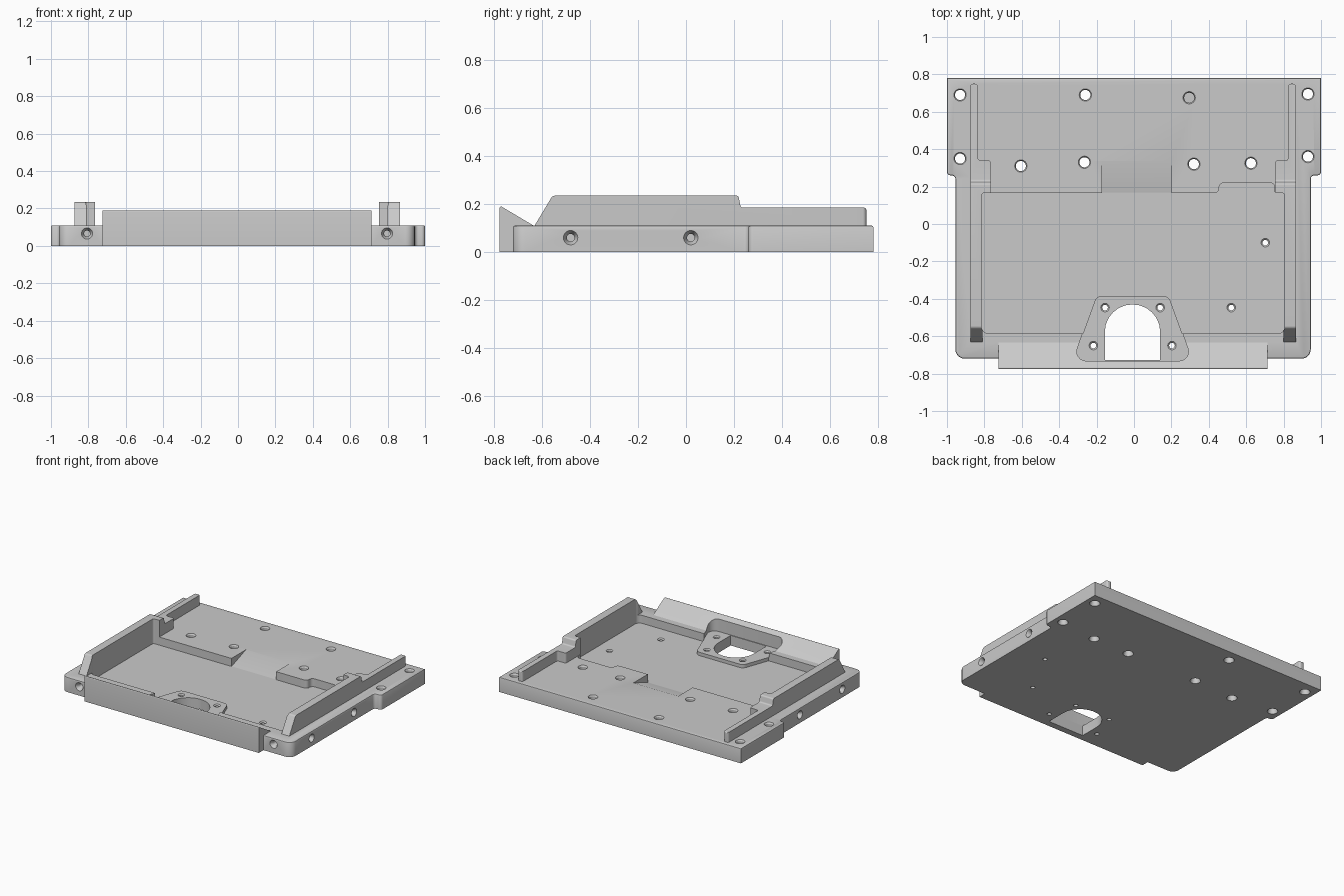
import bpy, bmesh, math
from mathutils import Vector

cube = bpy.data.objects.get("Cube")
if cube:
    bpy.data.objects.remove(cube, do_unlink=True)

grey = bpy.data.materials.new("machined_grey")
grey.use_nodes = True
COLOUR = (0.59, 0.59, 0.59, 1)
grey.diffuse_color = COLOUR
grey.node_tree.nodes["Principled BSDF"].inputs["Base Color"].default_value = COLOUR

TOP, FLOOR, PAD = 0.11, 0.05, 0.075   # plate top, pocket floor, pad top


def to_object(name, bm):
    bmesh.ops.recalc_face_normals(bm, faces=bm.faces[:])
    mesh = bpy.data.meshes.new(name)
    bm.to_mesh(mesh)
    bm.free()
    mesh.materials.append(grey)
    ob = bpy.data.objects.new(name, mesh)
    bpy.context.collection.objects.link(ob)
    return ob


def outline(corners, steps=6):
    """Round each (u, v, radius) corner with an arc."""
    pts = []
    for i, (u, v, r) in enumerate(corners):
        p = Vector((u, v))
        if r == 0:
            pts.append(p)
            continue
        a = (Vector(corners[i - 1][:2]) - p).normalized()
        b = (Vector(corners[(i + 1) % len(corners)][:2]) - p).normalized()
        half = a.angle(b) / 2
        centre = p + (a + b).normalized() * r / math.sin(half)
        start = (p + a * r / math.tan(half) - centre) / r
        end = (p + b * r / math.tan(half) - centre) / r
        sweep = math.pi - 2 * half
        for k in range(steps + 1):
            t = k / steps
            pts.append(centre + (start * math.sin((1 - t) * sweep)
                                 + end * math.sin(t * sweep)) * r / math.sin(sweep))
    return pts


def prism(name, corners, lo, hi, axis="z", edge=0):
    """Extrude an outline along an axis, optionally easing its upper rim."""
    place = {"z": lambda u, v, w: (u, v, w),
             "x": lambda u, v, w: (w, u, v)}[axis]
    bm = bmesh.new()
    pts = outline(corners)
    rings = [[bm.verts.new(place(p.x, p.y, w)) for p in pts] for w in (lo, hi)]
    bm.faces.new(rings[0])
    cap = bm.faces.new(rings[1])
    n = len(pts)
    for i in range(n):
        j = (i + 1) % n
        bm.faces.new((rings[0][i], rings[0][j], rings[1][j], rings[1][i]))
    bmesh.ops.recalc_face_normals(bm, faces=bm.faces[:])
    if edge:
        bmesh.ops.bevel(bm, geom=cap.edges[:], offset=edge, segments=2,
                        profile=0.5, affect="EDGES")
    return to_object(name, bm)


def combine(target, tool, operation):
    mod = target.modifiers.new("combine", "BOOLEAN")
    mod.object, mod.operation, mod.solver = tool, operation, "EXACT"
    bpy.context.view_layer.objects.active = target
    bpy.ops.object.modifier_apply(modifier=mod.name)
    bpy.data.objects.remove(tool, do_unlink=True)


def drill(bm, origin, direction, profile, sides=24):
    """Add a turned cutter: profile is (radius, distance) along direction."""
    turn = Vector(direction).to_track_quat("Z", "Y")
    rings = []
    for r, h in profile:
        rings.append([bm.verts.new(Vector(origin) + turn @ Vector(
            (r * math.cos(k * math.tau / sides), r * math.sin(k * math.tau / sides), h)))
            for k in range(sides)])
    bm.faces.new(rings[0])
    bm.faces.new(rings[-1])
    for a, b in zip(rings, rings[1:]):
        for k in range(sides):
            m = (k + 1) % sides
            bm.faces.new((a[k], a[m], b[m], b[k]))


# Base plate with wider rear ears
tray = prism("tray", [
    (-0.955, -0.72, 0.05), (0.945, -0.72, 0.05), (0.945, 0.26, 0.02), (1, 0.26, 0.02),
    (1, 0.78, 0), (-1, 0.78, 0), (-1, 0.26, 0.02), (-0.955, 0.26, 0.02)], 0, TOP, edge=0.008)

# Sloped front lip
lip = prism("front_lip", [(-0.775, 0, 0), (-0.775, 0.194, 0.006), (-0.62, 0.102, 0),
                          (-0.62, 0, 0)], -0.725, 0.715, "x")
combine(tray, lip, "UNION")

# Side rails: plan outline trimmed by the side profile
plan = [(-0.875, -0.7, 0), (-0.81, -0.7, 0), (-0.81, 0.16, 0), (-0.765, 0.16, 0),
        (-0.765, 0.34, 0.015), (-0.835, 0.34, 0.015), (-0.835, 0.75, 0.015),
        (-0.875, 0.75, 0.015)]
profile = [(-0.636, 0.1, 0), (-0.555, 0.235, 0.02), (0.218, 0.235, 0.012),
           (0.228, 0.185, 0.012), (0.75, 0.185, 0.01), (0.75, 0.1, 0)]
for name, mirrored in (("right_rail", False), ("left_rail", True)):
    shape = [(-0.01 - x, y, r) for x, y, r in plan] if mirrored else plan
    rail = prism(name, shape, 0.05, 0.3)
    combine(rail, prism("rail_profile", profile, -1, 1, "x"), "INTERSECT")
    combine(tray, rail, "UNION")

# Central pocket with a rear notch
pocket = prism("pocket_cutter", [
    (-0.815, -0.585, 0.035), (0.805, -0.585, 0.035), (0.805, 0.165, 0.012),
    (0.75, 0.165, 0.012), (0.75, 0.22, 0.02), (0.455, 0.22, 0.025),
    (0.455, 0.165, 0.025), (-0.815, 0.165, 0.012)], FLOOR, 0.4)
combine(tray, pocket, "DIFFERENCE")

# Ramp from the pocket floor up to the rear deck
ramp = prism("ramp_cutter", [(0.14, FLOOR, 0), (0.17, FLOOR, 0), (0.335, TOP, 0),
                             (0.39, 0.13, 0), (0.39, 0.2, 0), (0.14, 0.2, 0)],
             -0.17, 0.2, "x")
combine(tray, ramp, "DIFFERENCE")


# Flat mounting pad let into the lip, raised above the pocket floor
def pad_outline(grow):
    return [(-0.325 - grow, -0.73 - grow, 0.05), (0.31 + grow, -0.73 - grow, 0.05),
            (0.185 + grow, -0.385 + grow, 0.04), (-0.2 - grow, -0.385 + grow, 0.04)]


combine(tray, prism("pad", pad_outline(0), 0.02, PAD + 0.01), "UNION")
combine(tray, prism("pad_cutter", pad_outline(0.002), PAD, 0.4), "DIFFERENCE")

# Arched opening through the pad
arch = prism("arch_cutter", [(-0.156, -0.727, 0), (0.14, -0.727, 0),
                             (0.14, -0.43, 0.147), (-0.156, -0.43, 0.147)], -0.1, 0.12)
combine(tray, arch, "DIFFERENCE")

# Screw holes
bm = bmesh.new()
UP = (0, 0, 1)
for x, y in [(-0.93, 0.69), (-0.26, 0.69), (0.93, 0.695), (-0.93, 0.35), (-0.605, 0.31),
             (-0.265, 0.33), (0.32, 0.32), (0.625, 0.325), (0.93, 0.36)]:
    drill(bm, (x, y, 0), UP, [(0.036, -0.02), (0.036, 0), (0.027, 0.03),
                              (0.027, 0.1), (0.033, TOP), (0.033, 0.15)])
drill(bm, (0.295, 0.675, 0), UP, [(0.027, 0.04), (0.027, 0.1), (0.033, TOP), (0.033, 0.15)])
small = [(x, y, PAD) for x, y in
         [(-0.155, -0.447), (0.14, -0.447), (-0.217, -0.65), (0.203, -0.65)]]
small += [(0.702, -0.1, FLOOR), (0.52, -0.447, FLOOR)]
for x, y, z in small:
    drill(bm, (x, y, 0), UP, [(0.015, -0.02), (0.015, z - 0.008), (0.023, z), (0.023, z + 0.02)])
side = [((x, y, 0.06), (d, 0, 0)) for x, d in ((-0.955, 1), (0.945, -1)) for y in (-0.48, 0.02)]
side += [((x, -0.72, 0.066), (0, 1, 0)) for x in (-0.807, 0.797)]
for origin, direction in side:
    drill(bm, origin, direction, [(0.03, -0.02), (0.03, 0), (0.016, 0.025), (0.016, 0.09)])
combine(tray, to_object("hole_cutters", bm), "DIFFERENCE")

# Clean up and shade
tray.data.materials.clear()
tray.data.materials.append(grey)
for poly in tray.data.polygons:
    poly.material_index = 0
bpy.ops.object.select_all(action="DESELECT")
tray.select_set(True)
bpy.context.view_layer.objects.active = tray
bpy.ops.object.shade_smooth_by_angle(angle=math.radians(30))
